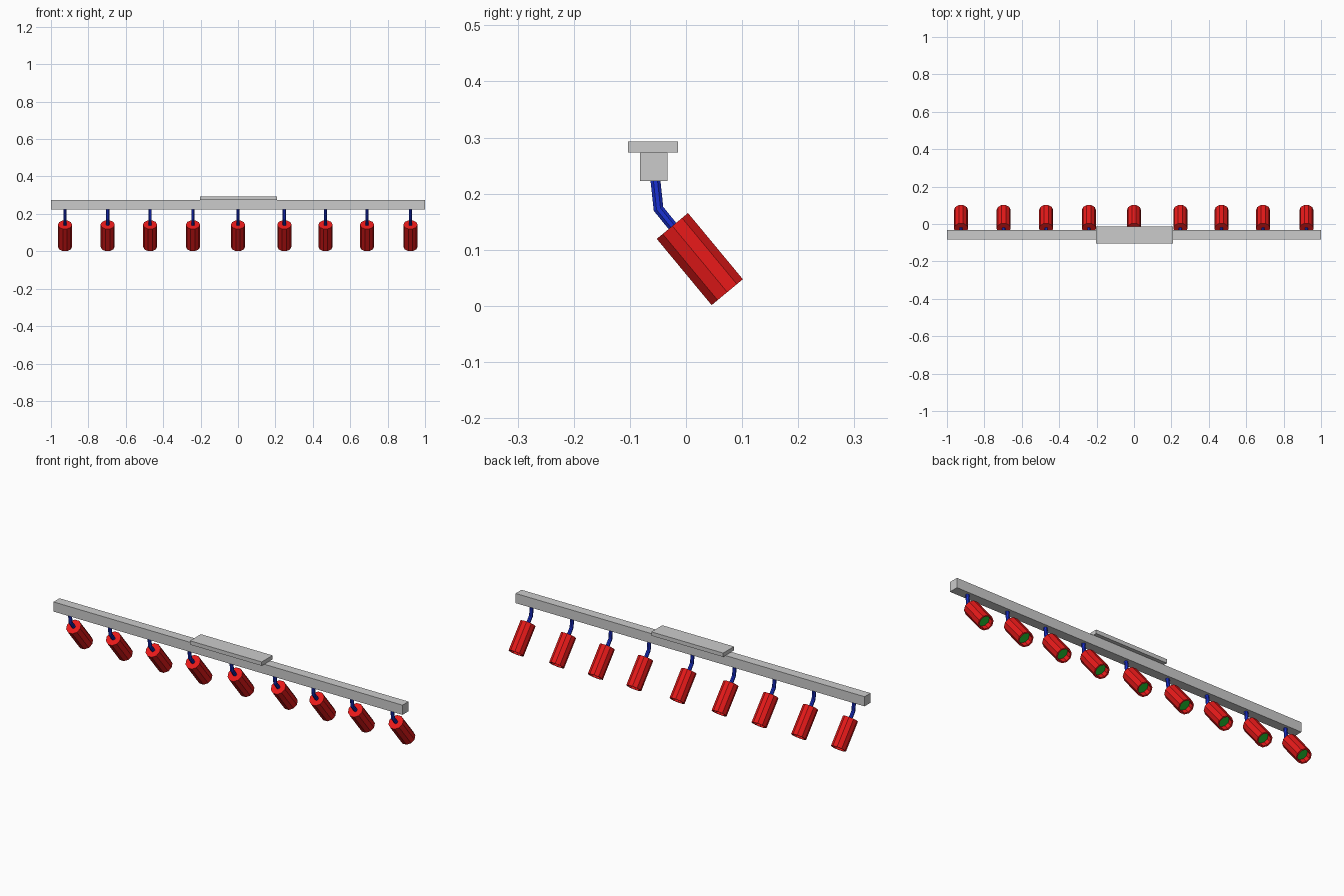
import bpy, bmesh, math
from mathutils import Vector

if "Cube" in bpy.data.objects:
    bpy.data.objects.remove(bpy.data.objects["Cube"])


def material(name, rgb):
    m = bpy.data.materials.new(name)
    m.diffuse_color = (*rgb, 1)
    m.use_nodes = True
    m.node_tree.nodes["Principled BSDF"].inputs["Base Color"].default_value = m.diffuse_color
    return m


RED = material("red", (0.8, 0.01, 0.01))
BLUE = material("blue", (0.01, 0.03, 0.65))
GREEN = material("green", (0.01, 0.35, 0.02))


def box(name, lo, hi):
    lo, hi = Vector(lo), Vector(hi)
    bpy.ops.mesh.primitive_cube_add(size=1, location=(lo + hi) / 2)
    ob = bpy.context.object
    ob.name = name
    ob.scale = hi - lo
    bpy.ops.object.transform_apply(location=False, rotation=False)


def ring(bm, center, across, radius, n, stretch=1.0):
    """Polygon around center; 'across' lies in the yz plane, flats face it."""
    verts = []
    for i in range(n):
        a = 2 * math.pi * (i + 0.5) / n
        verts.append(bm.verts.new(center + across * (math.cos(a) * radius * stretch)
                                  + Vector((1, 0, 0)) * (math.sin(a) * radius)))
    return verts


def loft(name, sections, n, mat, cap_start=True, cap_end=True):
    bm = bmesh.new()
    rings = [ring(bm, c, u, r, n, s) for c, u, r, s in sections]
    for a, b in zip(rings, rings[1:]):
        for i in range(n):
            j = (i + 1) % n
            bm.faces.new((a[i], a[j], b[j], b[i]))
    if cap_start:
        bm.faces.new(rings[0][::-1])
    if cap_end:
        bm.faces.new(rings[-1])
    bmesh.ops.recalc_face_normals(bm, faces=bm.faces)
    me = bpy.data.meshes.new(name)
    bm.to_mesh(me)
    bm.free()
    me.materials.append(mat)
    return me


# Ceiling plate and long rail
box("ceiling_plate", (-0.203, -0.103, 0.273), (0.208, -0.014, 0.293))
box("rail", (-1, -0.082, 0.223), (1, -0.033, 0.273))

# Lamp shade: ten-sided can with a recessed lower opening
top, bottom = Vector((0, -0.0243, 0.1425)), Vector((0, 0.0735, 0.0245))
axis = (bottom - top).normalized()
up = Vector((0, -axis.z, axis.y))
R, r, depth = 0.038, 0.031, 0.03
inner = bottom - axis * depth
shade = loft("lamp_shade", [(top, up, R, 1), (bottom, up, R, 1),
                            (bottom, up, r, 1), (inner, up, r, 1)], 10, RED, cap_end=False)

# Green bulb face closing the recess
bulb_back = inner - axis * 0.004
bulb = loft("bulb", [(bulb_back, up, r, 1), (inner, up, r, 1)], 10, GREEN)

# Bent arm from rail to shade, mitred at the elbow
path = [Vector((0, -0.0545, 0.224)), Vector((0, -0.049, 0.173)), top]
d1, d2 = (path[1] - path[0]).normalized(), (path[2] - path[1]).normalized()
mid = (d1 + d2).normalized()
side = lambda d: Vector((0, -d.z, d.y))
arm = loft("arm", [(path[0], side(d1), 0.0095, 1),
                   (path[1], side(mid), 0.0095, 1 / mid.dot(d1)),
                   (path[2], side(d2), 0.0095, 1)], 8, BLUE)

# Nine lamps along the rail
for k, x in enumerate((-0.925, -0.697, -0.47, -0.241, 0, 0.248, 0.468, 0.69, 0.922)):
    for me in (arm, shade, bulb):
        ob = bpy.data.objects.new(f"{me.name}_{k + 1}", me)
        ob.location.x = x
        bpy.context.collection.objects.link(ob)
